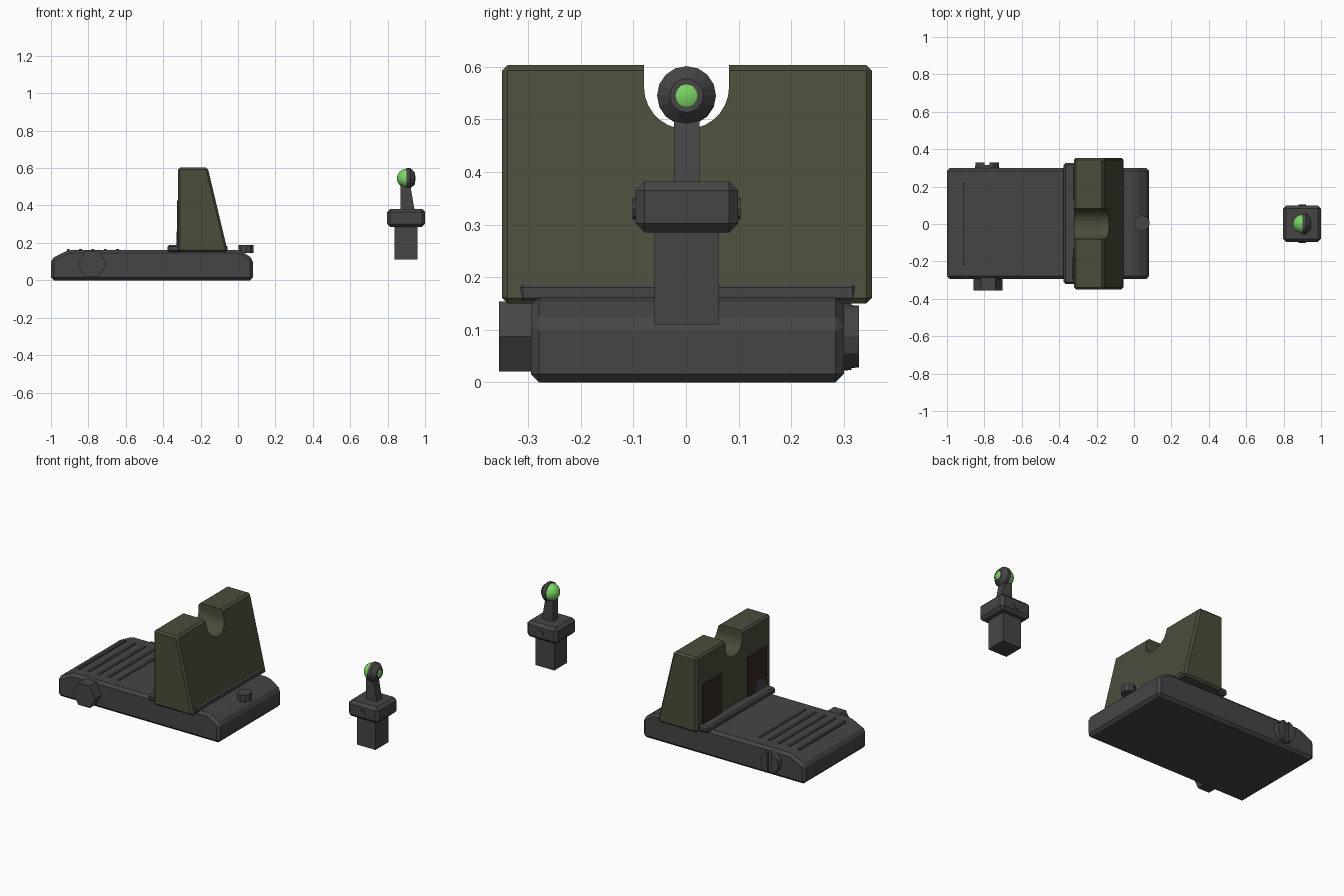
import bpy, bmesh, math
from mathutils import Matrix, Vector

if "Cube" in bpy.data.objects:
    bpy.data.objects.remove(bpy.data.objects["Cube"])


def mat(name, rgb):
    m = bpy.data.materials.new(name)
    m.diffuse_color = (*rgb, 1)
    m.use_nodes = True
    m.node_tree.nodes["Principled BSDF"].inputs["Base Color"].default_value = m.diffuse_color
    return m


GREY = mat("dark grey steel", (0.06, 0.06, 0.06))
OLIVE = mat("olive", (0.067, 0.074, 0.043))
GREEN = mat("glow green", (0.2, 0.66, 0.13))
BROWN = mat("dark brown", (0.036, 0.025, 0.016))


def finish(name, bm, material, bevel=0.0, smooth=False):
    bmesh.ops.recalc_face_normals(bm, faces=bm.faces)
    if bevel:
        bmesh.ops.bevel(bm, geom=bm.edges[:], offset=bevel, segments=1,
                        affect='EDGES', clamp_overlap=True)
    for f in bm.faces:
        f.smooth = smooth
    me = bpy.data.meshes.new(name)
    bm.to_mesh(me)
    bm.free()
    me.materials.append(material)
    ob = bpy.data.objects.new(name, me)
    bpy.context.collection.objects.link(ob)
    return ob


def prism(name, pts, axis, lo, hi, material, bevel=0.0):
    """Extrude a profile: axis 'y' takes (x, z) points, axis 'x' takes (y, z)."""
    bm = bmesh.new()
    place = (lambda a, b, t: (a, t, b)) if axis == 'y' else (lambda a, b, t: (t, a, b))
    f = bm.faces.new([bm.verts.new(place(a, b, lo)) for a, b in pts])
    r = bmesh.ops.extrude_face_region(bm, geom=[f])
    shift = Vector(place(0, 0, hi - lo))
    bmesh.ops.translate(bm, vec=shift,
                        verts=[v for v in r['geom'] if isinstance(v, bmesh.types.BMVert)])
    return finish(name, bm, material, bevel)


def box(name, x, y, z, material, bevel=0.0):
    return prism(name, [(x[0], z[0]), (x[1], z[0]), (x[1], z[1]), (x[0], z[1])],
                 'y', y[0], y[1], material, bevel)


def cyl(name, centre, r1, r2, depth, sides, axis, material, spin=0.0):
    bm = bmesh.new()
    rot = {'x': Matrix.Rotation(math.pi / 2, 4, 'Y'),
           'y': Matrix.Rotation(-math.pi / 2, 4, 'X'), 'z': Matrix()}[axis]
    bmesh.ops.create_cone(bm, cap_ends=True, segments=sides, radius1=r1, radius2=r2,
                          depth=depth, matrix=Matrix.Translation(centre) @ rot
                          @ Matrix.Rotation(spin, 4, 'Z'))
    return finish(name, bm, material)


def cut(target, cutter):
    cutter.hide_render = True
    cutter.hide_viewport = False
    m = target.modifiers.new("cut", 'BOOLEAN')
    m.operation = 'DIFFERENCE'
    m.solver = 'EXACT'
    m.object = cutter
    bpy.context.view_layer.update()
    dg = bpy.context.evaluated_depsgraph_get()
    me = bpy.data.meshes.new_from_object(target.evaluated_get(dg))
    target.modifiers.clear()
    target.data = me
    bpy.data.objects.remove(cutter)


# Rear sight base with sloped ends
prism("sight_base", [(-1, 0), (0.08, 0), (0.08, 0.115), (0.01, 0.162),
                     (-0.905, 0.162), (-1, 0.115)], 'y', -0.295, 0.30, GREY, 0.016)

# Grip ridges on the rear of the base
for i in range(5):
    x = -0.908 + 0.066 * i
    box(f"grip_ridge_{i + 1}", (x - 0.007, x + 0.007), (-0.22, 0.22), (0.15, 0.167), GREY)

# Cross plate under the blade
box("cross_plate", (-0.376, -0.056), (-0.32, 0.326), (0.15, 0.19), GREY, 0.01)

# Notched rear blade
blade = prism("rear_blade", [(-0.32, 0.15), (-0.054, 0.15), (-0.162, 0.603), (-0.32, 0.603)],
              'y', -0.35, 0.354, OLIVE, 0.011)
arc = [(0.001 + 0.081 * math.cos(math.pi * k / 14), 0.562 - 0.081 * math.sin(math.pi * k / 14))
       for k in range(15)]
cut(blade, prism("notch_cutter", arc + [(-0.08, 0.7), (0.082, 0.7)], 'x', -0.5, 0.1, OLIVE))

# Panels on the back of the blade
for side, s in (("left", 1), ("right", -1)):
    ys = sorted((s * 0.13, s * 0.305))
    box(f"blade_panel_{side}", (-0.327, -0.318), ys, (0.18, 0.427), BROWN)
cyl("panel_disc", (-0.3245, -0.24, 0.205), 0.055, 0.055, 0.009, 12, 'x', GREY)

# Elevation screw on the base front
cyl("top_screw", (0.042, 0.005, 0.168), 0.042, 0.042, 0.044, 10, 'z', GREY)

# Hexagonal knob on the front side
cyl("hex_knob", (-0.78, -0.317, 0.087), 0.077, 0.077, 0.076, 6, 'y', GREY, math.pi / 6)

# Slotted screw on the back side
screw = cyl("slotted_screw", (-0.785, 0.308, 0.087), 0.066, 0.062, 0.042, 12, 'y', GREY)
cut(screw, box("slot_cutter", (-0.798, -0.772), (0.315, 0.4), (-0.1, 0.3), GREY))

# Front post: stem, collar, pin, neck
box("post_stem", (0.836, 0.96), (-0.06, 0.062), (0.11, 0.30), GREY)
box("post_collar", (0.797, 1.0), (-0.096, 0.099), (0.285, 0.382), GREY, 0.017)
cyl("collar_pin", (0.90, 0.001, 0.33), 0.02, 0.02, 0.205, 8, 'y', GREY)
prism("post_neck", [(0.87, 0.37), (0.945, 0.37), (0.92, 0.515), (0.87, 0.515)],
      'y', -0.023, 0.026, GREY)

# Bead holder and glowing bead
cyl("bead_holder", (0.91, 0.001, 0.545), 0.056, 0.056, 0.02, 16, 'x', GREY)
cyl("bead_holder_cone", (0.9325, 0.001, 0.545), 0.056, 0.032, 0.025, 16, 'x', GREY)
bm = bmesh.new()
bmesh.ops.create_uvsphere(bm, u_segments=24, v_segments=16, radius=0.05,
                          matrix=Matrix.Translation((0.90, 0.001, 0.545)))
finish("glow_bead", bm, GREEN, smooth=True)
